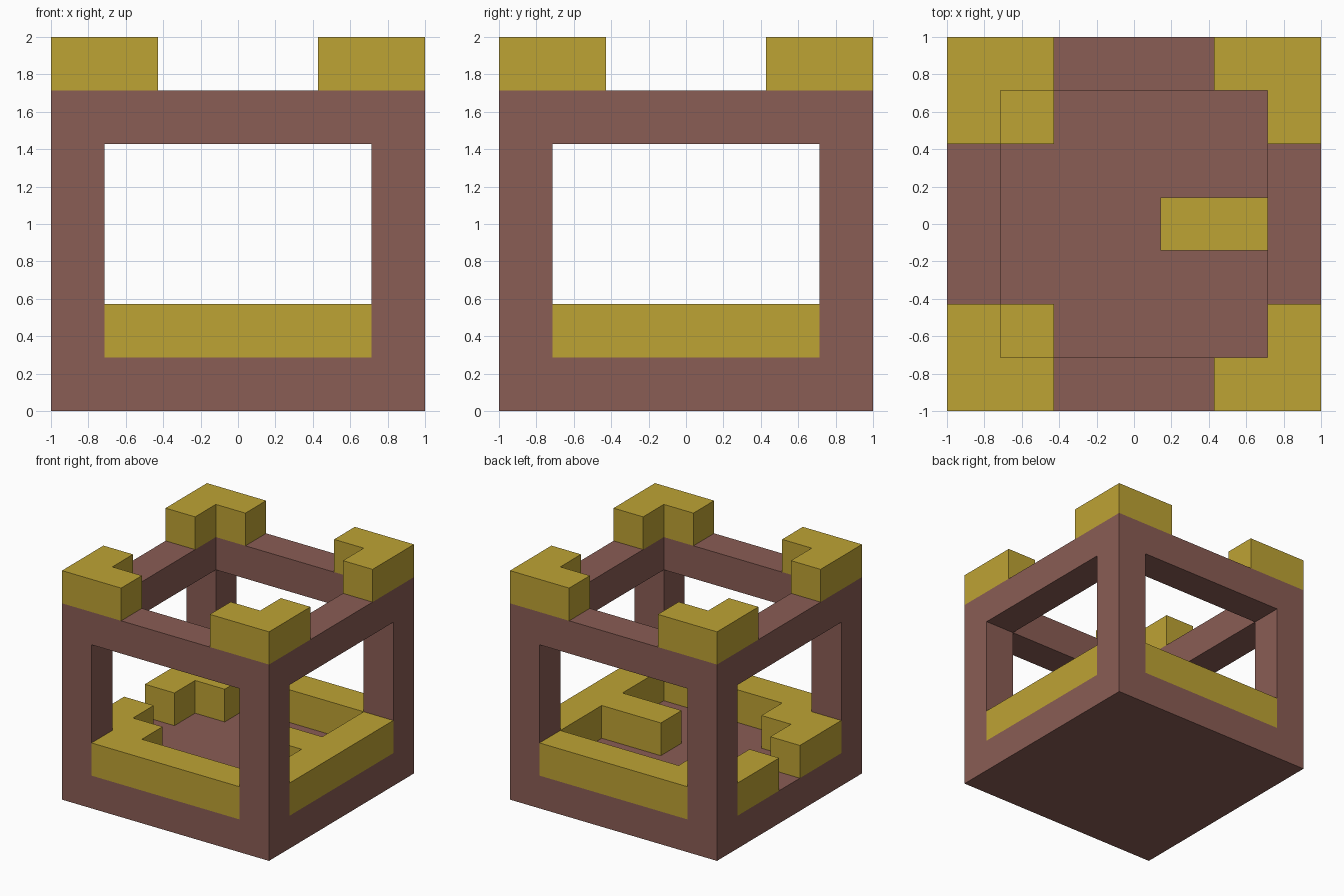
import bpy
import bmesh

# Remove the default cube
cube = bpy.data.objects.get("Cube")
if cube:
    bpy.data.objects.remove(cube, do_unlink=True)

N = 7            # the model is laid out on a grid of seven blocks
U = 2 / N        # size of one block


def material(name, rgb):
    mat = bpy.data.materials.new(name)
    mat.use_nodes = True
    color = (*rgb, 1)
    mat.diffuse_color = color
    mat.node_tree.nodes["Principled BSDF"].inputs["Base Color"].default_value = color
    return mat


brown = material("brown_clay", (0.254, 0.109, 0.089))
gold = material("golden_yellow", (0.515, 0.366, 0.034))


def prism(name, outline, bottom, top, mat):
    """Extrude an outline, given in blocks, between two heights."""
    bm = bmesh.new()
    verts = [bm.verts.new((x * U - 1, y * U - 1, bottom * U)) for x, y in outline]
    face = bm.faces.new(verts)
    result = bmesh.ops.extrude_face_region(bm, geom=[face])
    raised = [v for v in result["geom"] if isinstance(v, bmesh.types.BMVert)]
    bmesh.ops.translate(bm, verts=raised, vec=(0, 0, (top - bottom) * U))
    bmesh.ops.recalc_face_normals(bm, faces=bm.faces)
    mesh = bpy.data.meshes.new(name)
    bm.to_mesh(mesh)
    bm.free()
    mesh.materials.append(mat)
    obj = bpy.data.objects.new(name, mesh)
    bpy.context.collection.objects.link(obj)
    return obj


def mirrored(outline, flip_x, flip_y):
    return [(N - x if flip_x else x, N - y if flip_y else y) for x, y in outline]


def quarter_turn(outline):
    return [(N - y, x) for x, y in outline]


# Floor slab
prism("floor", [(0, 0), (N, 0), (N, N), (0, N)], 0, 1, brown)

# Corner posts and the L-shaped caps above them
post = [(0, 0), (1, 0), (1, 1), (0, 1)]
cap = [(0, 0), (2, 0), (2, 1), (1, 1), (1, 2), (0, 2)]
for depth, flip_y in (("front", False), ("back", True)):
    for side, flip_x in (("right", False), ("left", True)):
        prism(f"{depth}_{side}_post", mirrored(post, flip_x, flip_y), 1, 5, brown)
        prism(f"{depth}_{side}_cap", mirrored(cap, flip_x, flip_y), 6, 7, gold)

# Mitred beams of the top frame
beam = [(0, 0), (N, 0), (6, 1), (1, 1)]
for side in ("front", "left", "back", "right"):
    prism(f"{side}_beam", beam, 5, 6, brown)
    beam = quarter_turn(beam)

# Low walls at front and back, wrapping round to a gap in one side
wall = [(0, 1), (1, 1), (1, 0), (6, 0), (6, 1),
        (2, 1), (2, 2), (1, 2), (1, 3), (0, 3)]
prism("front_low_wall", wall, 1, 2, gold)
prism("back_low_wall", mirrored(wall, False, True), 1, 2, gold)

# Low wall opposite the gap, with a spur reaching into the middle
prism("left_low_wall", [(6, 1), (7, 1), (7, 6), (6, 6),
                        (6, 4), (4, 4), (4, 3), (6, 3)], 1, 2, gold)
